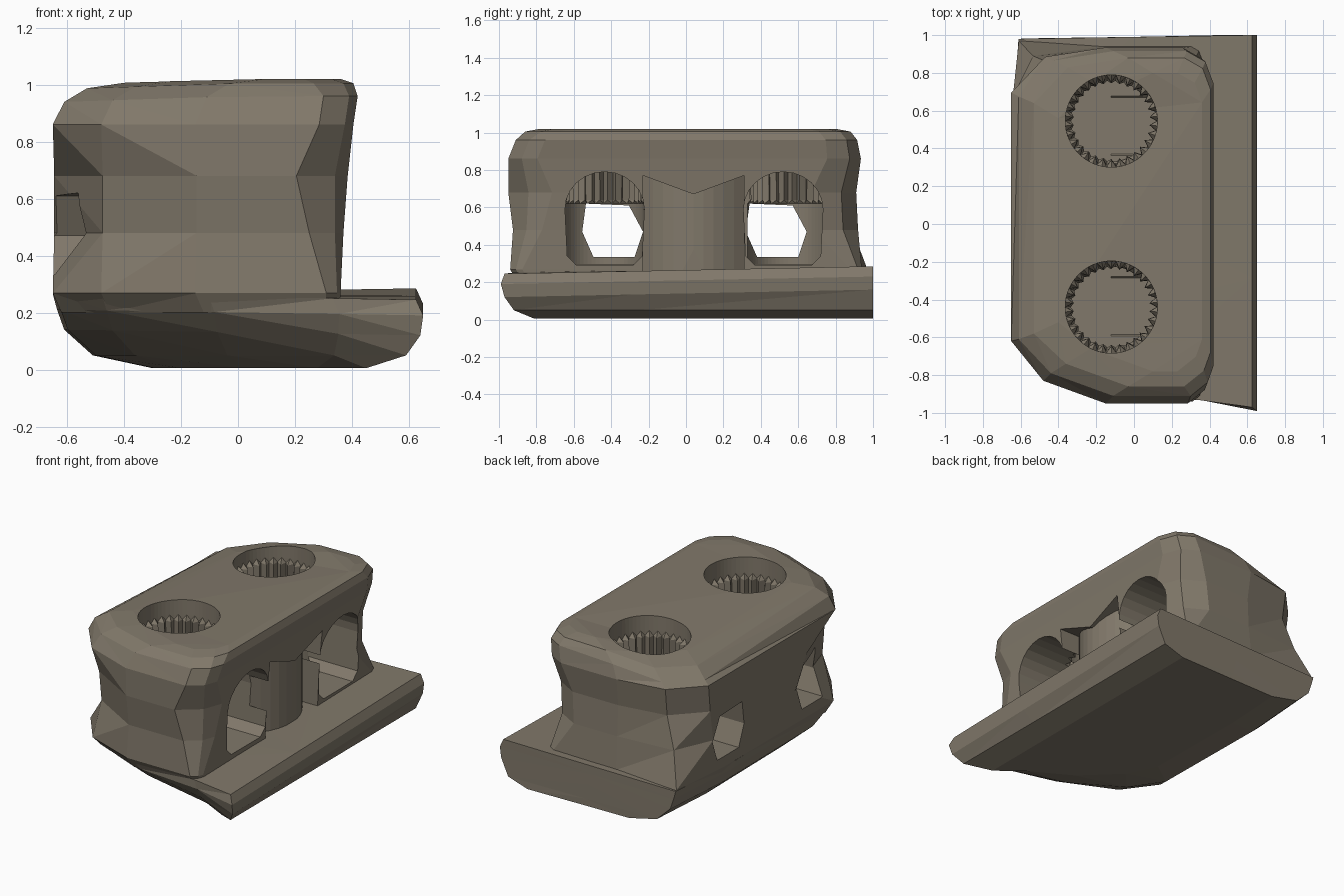
import bpy, bmesh, math

if "Cube" in bpy.data.objects:
    bpy.data.objects.remove(bpy.data.objects["Cube"])

clay = bpy.data.materials.new("grey brown clay")
clay.diffuse_color = (0.22, 0.19, 0.145, 1)
clay.use_nodes = True
clay.node_tree.nodes["Principled BSDF"].inputs["Base Color"].default_value = clay.diffuse_color


def loft(name, rings):
    """Closed solid through rings that all have the same point count."""
    bm = bmesh.new()
    loops = [[bm.verts.new(p) for p in ring] for ring in rings]
    n = len(loops[0])
    for a, b in zip(loops, loops[1:]):
        for i in range(n):
            j = (i + 1) % n
            bm.faces.new((a[i], a[j], b[j], b[i]))
    bm.faces.new(loops[0][::-1])
    bm.faces.new(loops[-1])
    bmesh.ops.triangulate(bm, faces=bm.faces[:])
    bmesh.ops.recalc_face_normals(bm, faces=bm.faces[:])
    me = bpy.data.meshes.new(name)
    bm.to_mesh(me)
    bm.free()
    me.materials.append(clay)
    ob = bpy.data.objects.new(name, me)
    bpy.context.collection.objects.link(ob)
    return ob


def cut(target, cutter):
    cutter.hide_render = True
    m = target.modifiers.new("cut", 'BOOLEAN')
    m.operation = 'DIFFERENCE'
    m.solver = 'EXACT'
    m.object = cutter
    bpy.context.view_layer.objects.active = target
    bpy.ops.object.modifier_apply(modifier=m.name)
    bpy.data.objects.remove(cutter)


def prism_x(name, outline, xa, xb):
    return loft(name, [[(x, y, z) for y, z in outline] for x in (xa, xb)])


# base slab with undercut left and front sides and a ledge on the right
plan = [(0.01, -0.62), (0.135, -0.83), (0.43, -0.95), (0.77, -0.95), (1, -0.99),
        (1, -0.3), (1, 1.0), (0.5, 0.99), (0.03, 0.98), (0, 0.4)]
levels = [(0.005, -0.30, 0.45, 0.91, 0.22), (0.05, -0.51, 0.59, 0.965, 0.17),
          (0.14, -0.61, 0.64, 0.99, 0.09), (0.21, -0.635, 0.65, 1.0, 0.04),
          (0.265, -0.65, 0.625, 0.99, 0.0)]
base = loft("base", [[(x0 + u * (x1 - x0), 1 - (1 - y) * (s - k * (1 - u)),
                       z + 0.02 * y * (z > 0.1) * u)
                      for u, y in plan] for z, x0, x1, s, k in levels])


# stove body: chamfered rounded block, pinched at mid height, flared at the foot
# c and d are the right-hand corner cuts at the front and back
def body_ring(z, x0, x1, y0, y1, c, d, front_left, back_left=(0.18, 0.05, 0.24)):
    fy, fl = front_left
    bx, by, bl = back_left
    pts = ((x0, y0 + fl), (x0 + 0.17, y0 + fy), (x0 + 0.5, y0),
           (x1 - c, y0), (x1 - c * 0.25, y0 + c * 0.6), (x1, y0 + c * 1.3),
           (x1, y1 - d * 1.2), (x1 - d * 0.3, y1 - d * 0.4), (x1 - d, y1),
           (x0 + 0.5, y1), (x0 + bx, y1 - by), (x0, y1 - bl))

    def droop(x, y):
        """The top sags towards the back left corner."""
        if z < 0.9:
            return 0
        return max(0, -x / 0.6) * (0.02 + 0.08 * max(0, (y - 0.1) / 0.8))
    return [(x, y, z - droop(x, y)) for x, y in pts]


body = loft("stove_body", [
    body_ring(0.20, -0.62, 0.355, -0.90, 0.93, 0.05, 0.05, (0.14, 0.34), (0.04, -0.02, 0.4)),
    body_ring(0.268, -0.65, 0.36, -0.94, 0.94, 0.05, 0.05, (0.12, 0.34), (0.04, -0.03, 0.4)),
    body_ring(0.48, -0.645, 0.37, -0.925, 0.92, 0.12, 0.20, (0.19, 0.72), (0.11, 0.03, 0.28)),
    body_ring(0.68, -0.645, 0.385, -0.95, 0.91, 0.18, 0.20, (0.19, 0.62)),
    body_ring(0.86, -0.65, 0.405, -0.95, 0.935, 0.12, 0.15, (0.12, 0.33)),
    body_ring(0.96, -0.61, 0.42, -0.91, 0.915, 0.12, 0.14, (0.12, 0.30)),
    body_ring(1.005, -0.53, 0.405, -0.86, 0.88, 0.14, 0.14, (0.12, 0.28)),
    body_ring(1.02, -0.40, 0.36, -0.78, 0.80, 0.13, 0.13, (0.12, 0.26))])

# hollow around the rounded column between the fire openings, hood above it
front = [(0.365 - 0.12 * (t / 5) ** 2, 0.04 + 0.27 * t / 5) for t in range(-5, 6)]
front += [(0.7, 0.31), (0.7, 0.04), (0.7, -0.23)]
cut(body, loft("column_cutter", [
    [(x, y, 0.25) for x, y in front],
    [(x, y, 0.67 + 0.10 * abs(y - 0.04) / 0.27) for x, y in front]]))


def star(cx, cy, z, r_out, r_in):
    n = 60
    return [(cx + (r_in if i % 2 else r_out) * math.cos(2 * math.pi * i / n),
             cy + (r_in if i % 2 else r_out) * math.sin(2 * math.pi * i / n), z)
            for i in range(n)]


for fire_y, burner_y in ((-0.435, -0.44), (0.52, 0.545)):
    # burner well with a fluted ring below the rim
    cut(body, loft("burner_cutter", [
        star(-0.12, burner_y, z, ro, ri) for z, ro, ri in (
            (0.297, 0.215, 0.215), (0.62, 0.215, 0.215),
            (0.64, 0.235, 0.20), (0.88, 0.243, 0.205),
            (0.91, 0.243, 0.243), (1.1, 0.245, 0.245))]))
    # arched fire opening on the right side
    arch = [(fire_y + 0.212 * math.cos(math.pi * i / 12),
             0.59 + 0.2 * math.sin(math.pi * i / 12)) for i in range(13)]
    arch += [(fire_y - 0.2, 0.34), (fire_y - 0.15, 0.29),
             (fire_y + 0.15, 0.29), (fire_y + 0.2, 0.34)]
    cut(body, prism_x("fire_opening_cutter", arch, -0.121, 0.7))
    # small six-sided air hole on the left side
    air_y = fire_y - 0.04 if fire_y > 0 else fire_y + 0.04
    air = [(air_y - 0.10, 0.335), (air_y + 0.12, 0.335), (air_y + 0.165, 0.47),
           (air_y + 0.09, 0.61), (air_y - 0.14, 0.62), (air_y - 0.16, 0.47)]
    cut(body, prism_x("air_hole_cutter", air, -0.9, -0.122))
